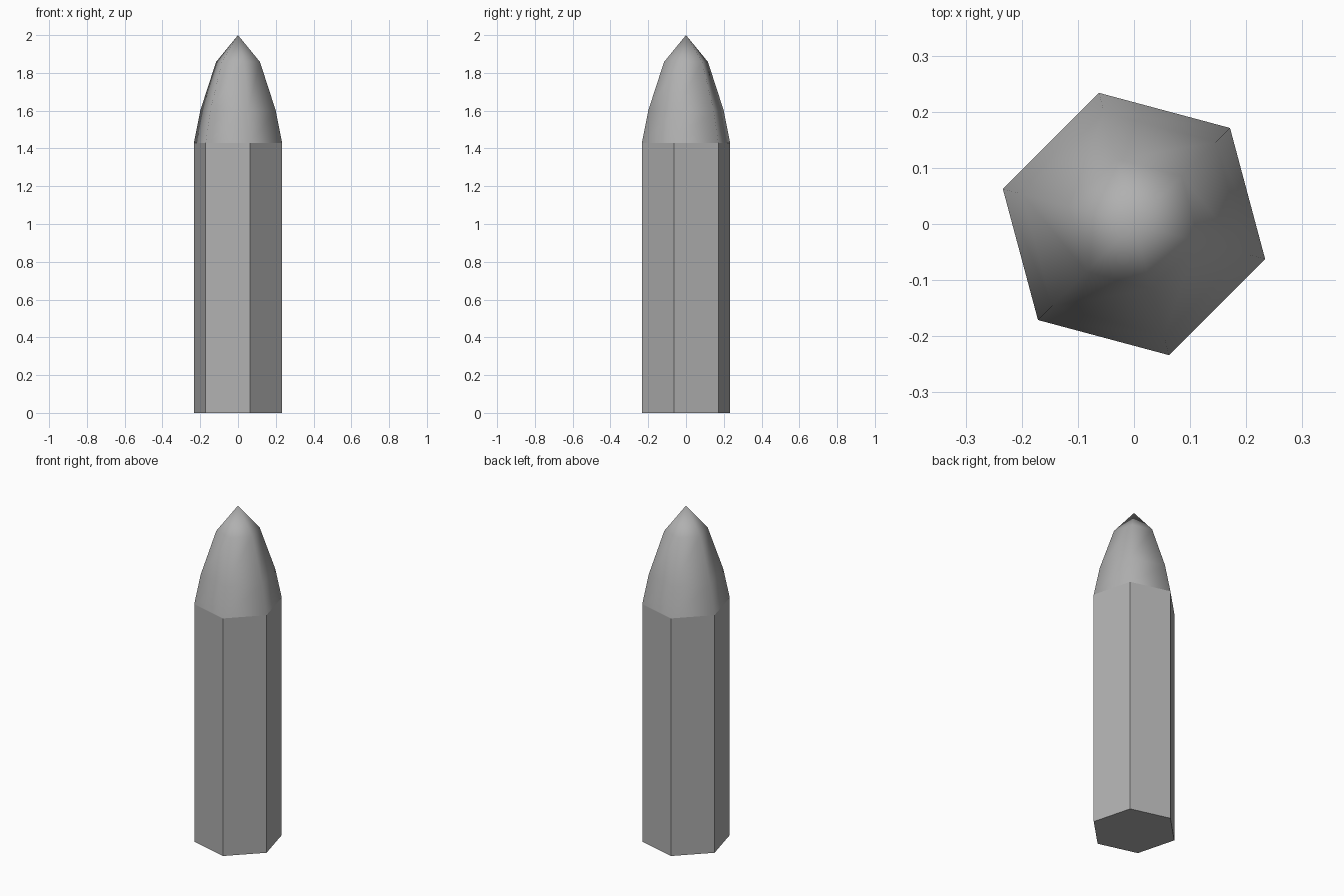
import bpy, bmesh, math

if "Cube" in bpy.data.objects:
    bpy.data.objects.remove(bpy.data.objects["Cube"])

SIDES, RADIUS, TURN = 6, 0.242, math.radians(45)
# (radius factor, height) from the base to the last ring below the point
PROFILE = [(1, 0), (1, 1.428), (0.853, 1.602), (0.497, 1.858)]

bm = bmesh.new()


def ring(factor, z):
    angles = [TURN + i * math.tau / SIDES for i in range(SIDES)]
    return [bm.verts.new((RADIUS * factor * math.cos(a),
                          RADIUS * factor * math.sin(a), z)) for a in angles]


# Base cap
rings = [ring(f, z) for f, z in PROFILE]
bm.faces.new(rings[0][::-1])

# Flat hexagonal shaft, then the smooth tapering tip
for level, (low, high) in enumerate(zip(rings, rings[1:])):
    for i in range(SIDES):
        j = (i + 1) % SIDES
        face = bm.faces.new((low[i], low[j], high[j], high[i]))
        face.smooth = level > 0

# Point
apex = bm.verts.new((0, 0, 2))
for i in range(SIDES):
    bm.faces.new((rings[-1][i], rings[-1][(i + 1) % SIDES], apex)).smooth = True

mesh = bpy.data.meshes.new("pointed_hex_post")
bm.to_mesh(mesh)
bm.free()

# Dark grey finish
grey = bpy.data.materials.new("dark_grey")
grey.diffuse_color = (0.435, 0.435, 0.435, 1)
grey.use_nodes = True
grey.node_tree.nodes["Principled BSDF"].inputs["Base Color"].default_value = grey.diffuse_color
mesh.materials.append(grey)

bpy.context.collection.objects.link(bpy.data.objects.new("pointed_hex_post", mesh))
